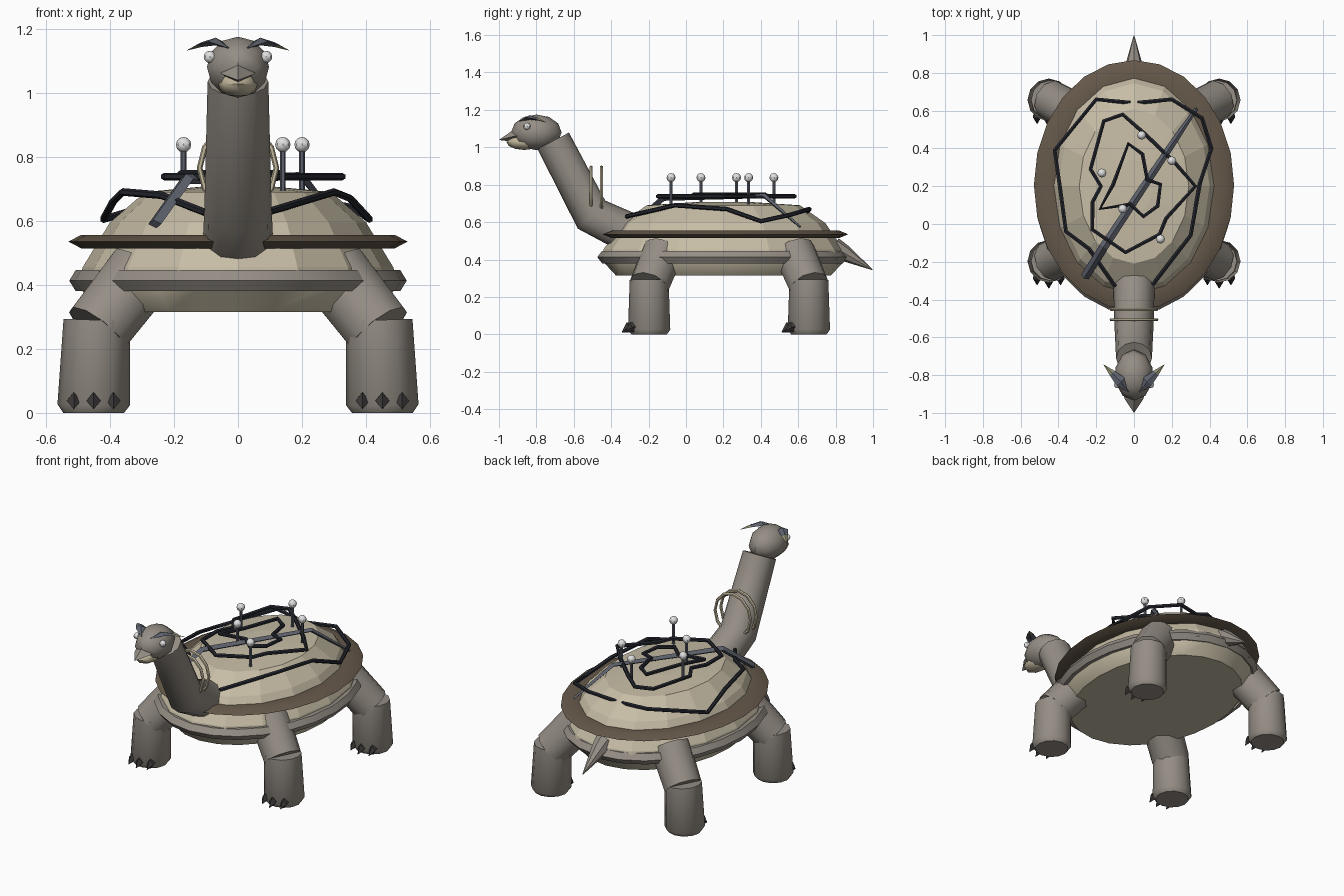
import bpy, bmesh, math
from mathutils import Vector, Matrix

if "Cube" in bpy.data.objects:
    bpy.data.objects.remove(bpy.data.objects["Cube"])


def material(name, rgb):
    m = bpy.data.materials.new(name)
    m.diffuse_color = (*rgb, 1)
    m.use_nodes = True
    m.node_tree.nodes["Principled BSDF"].inputs["Base Color"].default_value = m.diffuse_color
    return m


SKIN = material("grey skin", (0.30, 0.27, 0.235))
SHELL = material("cream shell", (0.57, 0.51, 0.38))
BROWN = material("brown rim", (0.13, 0.098, 0.068))
BLACK = material("black cord", (0.018, 0.02, 0.028))
STEEL = material("blue grey", (0.11, 0.12, 0.15))
WHITE = material("white", (0.75, 0.75, 0.75))
CLAW = material("dark claw", (0.045, 0.04, 0.04))
BONE = material("pale bone", (0.55, 0.48, 0.34))
OLIVE = material("olive tip", (0.27, 0.27, 0.17))


def finish(bm, name, mat, smooth=True):
    bmesh.ops.recalc_face_normals(bm, faces=bm.faces)
    me = bpy.data.meshes.new(name)
    bm.to_mesh(me)
    bm.free()
    me.materials.append(mat)
    if smooth:
        for p in me.polygons:
            p.use_smooth = True
        me.set_sharp_from_angle(angle=math.radians(42))
    ob = bpy.data.objects.new(name, me)
    bpy.context.collection.objects.link(ob)
    return ob


def skin_rings(bm, rings, closed=False):
    """Bridge rings of points with quads and cap the open ends."""
    vs = [[bm.verts.new(p) for p in r] for r in rings]
    n = len(vs[0])
    for k in range(len(vs) if closed else len(vs) - 1):
        a, b = vs[k], vs[(k + 1) % len(vs)]
        for i in range(n):
            bm.faces.new((a[i], a[(i + 1) % n], b[(i + 1) % n], b[i]))
    if not closed:
        bm.faces.new(vs[0])
        bm.faces.new(vs[-1])


def tube(name, path, radii, mat, sides=6, ref=(0, 0, 1), closed=False, flat=1, smooth=True):
    """Sweep a polygon along a path; flat squashes it along ref."""
    path = [Vector(p) for p in path]
    n = len(path)
    if not isinstance(radii, (list, tuple)):
        radii = [radii] * n
    rings = []
    for k, p in enumerate(path):
        a = path[k - 1] if closed or k else p
        b = path[(k + 1) % n] if closed or k < n - 1 else p
        t = ((b - p).normalized() + (p - a).normalized()).normalized()
        u = Vector(ref)
        u = (u - t * u.dot(t)).normalized()
        v = t.cross(u)
        rings.append([p + radii[k] * (u * flat * math.cos(w) + v * math.sin(w))
                      for w in (2 * math.pi * i / sides for i in range(sides))])
    bm = bmesh.new()
    skin_rings(bm, rings, closed)
    return finish(bm, name, mat, smooth)


def ball(name, c, r, mat, seg=8, rings=6, smooth=True):
    bm = bmesh.new()
    bmesh.ops.create_uvsphere(bm, u_segments=seg, v_segments=rings, radius=1,
                              matrix=Matrix.Translation(c) @ Matrix.Diagonal((*r, 1)))
    return finish(bm, name, mat, smooth)


def torus(name, c, R, r, scale, seg, sides, mat, upright=False):
    rot = Matrix.Rotation(math.pi / 2, 4, 'X') if upright else Matrix()
    M = Matrix.Translation(c) @ Matrix.Diagonal((*scale, 1)) @ rot
    rings = []
    for i in range(seg):
        a = 2 * math.pi * i / seg
        rings.append([M @ Vector(((R + r * math.cos(b)) * math.cos(a),
                                  (R + r * math.cos(b)) * math.sin(a), r * math.sin(b)))
                      for b in (2 * math.pi * j / sides for j in range(sides))])
    bm = bmesh.new()
    skin_rings(bm, rings, True)
    return finish(bm, name, mat)


def dome(name, profile, seg, mat, smooth):
    """Stack of ellipses (rx, ry, z) around the shell centre."""
    bm = bmesh.new()
    skin_rings(bm, [[(rx * math.cos(2 * math.pi * i / seg), 0.2 + ry * math.sin(2 * math.pi * i / seg), z)
                     for i in range(seg)] for rx, ry, z in profile])
    return finish(bm, name, mat, smooth)


# shell, belly and the two rims
dome("shell", [(0.50, 0.655, 0.40), (0.485, 0.64, 0.455), (0.40, 0.545, 0.595),
               (0.29, 0.41, 0.69), (0.10, 0.14, 0.708)], 16, SHELL, False)
dome("belly", [(0.43, 0.575, 0.315), (0.49, 0.64, 0.385), (0.49, 0.64, 0.42)], 24, SHELL, True)
torus("upper_rim", (0, 0.205, 0.535), 0.45, 0.08, (1, 1.25, 0.3), 24, 6, BROWN)
torus("lower_rim", (0, 0.195, 0.413), 0.487, 0.04, (1, 1.27, 0.95), 24, 6, SKIN)

# neck, head and beak
tube("neck", [(0, -0.28, 0.53), (0, -0.505, 0.64), (0, -0.71, 1.035)],
     [0.11, 0.105, 0.095], SKIN, 12, (1, 0, 0))
ball("head", (0, -0.80, 1.08), (0.102, 0.135, 0.095), SKIN, 10, 6)
tube("upper_beak", [(0, -0.86, 1.07), (0, -0.925, 1.058), (0, -0.998, 1.04)],
     [0.065, 0.05, 0.002], SKIN, 4, flat=0.6, smooth=False)
ball("lower_jaw", (0, -0.865, 1.028), (0.062, 0.095, 0.042), BONE, 8, 6)

# loops hung round the neck
for i, y in enumerate((-0.452, -0.507)):
    torus(f"neck_loop_{i + 1}", (0, y, 0.765), 0.12, 0.009, (1, 1, 1.07), 12, 6, BONE, True)

# eyes and brow horns
for s, side in ((-1, "left"), (1, "right")):
    ball(f"eye_{side}", (s * 0.088, -0.85, 1.112), (0.019,) * 3, WHITE)
    tube(f"brow_{side}", [(s * 0.03, -0.89, 1.14), (s * 0.07, -0.835, 1.16), (s * 0.115, -0.79, 1.15)],
         [0.004, 0.03, 0.018], STEEL, 4, flat=0.4, smooth=False)
    tube(f"brow_tip_{side}", [(s * 0.115, -0.79, 1.15), (s * 0.16, -0.745, 1.132)],
         [0.018, 0.001], OLIVE, 4, flat=0.4, smooth=False)

# tail
tube("tail", [(0, 0.79, 0.465), (0, 0.845, 0.435), (0, 0.998, 0.345)], [0.055, 0.045, 0.002], SKIN, 8, (1, 0, 0))

# legs with three claws each
for s, side in ((-1, "left"), (1, "right")):
    for end, y, hip in (("front", -0.197, -0.125), ("back", 0.657, 0.58)):
        tube(f"{end}_{side}_thigh", [(s * 0.30, hip, 0.44), (s * 0.44, y, 0.26)],
             [0.113, 0.108], SKIN, 10, (0, 1, 0))
        tube(f"{end}_{side}_foot", [(s * 0.441, y, 0.29), (s * 0.451, y, 0.025), (s * 0.451, y, 0.0)],
             [0.104, 0.113, 0.095], SKIN, 12, (0, 1, 0))
        for k in (-1, 0, 1):
            x, f = s * 0.451 + k * 0.062, y - 0.10 + 0.018 * abs(k)
            tube(f"{end}_{side}_claw_{k + 2}", [(x, f + 0.02, 0.042), (x, f - 0.01, 0.038), (x, f - 0.045, 0.012)],
                 [0.018, 0.022, 0.001], CLAW, 4, flat=1.3, smooth=False)

# cords lying on the shell
outer = [(-.10, -.33, .625), (-.24, -.13, .68), (-.36, -.04, .69), (-.34, .10, .69), (-.42, .39, .605),
         (-.20, .66, .67), (0, .64, .65), (.20, .66, .67), (.36, .56, .64), (.41, .40, .605),
         (.26, .17, .71), (.30, -.06, .69), (.10, -.32, .63)]
outer[3] = (-.39, .18, .66)
outer[10] = (.35, .22, .67)
middle = [(-.16, .545), (-.06, .58), (.06, .475), (.22, .32), (.325, .20), (.17, .03), (.135, -.055),
          (-.045, -.15), (-.22, -.03), (-.22, .115), (-.175, .20), (-.23, .29)]
inner = [(-.03, .425), (.045, .37), (.07, .235), (.14, .21), (.125, .095), (.05, .04), (-.02, .105),
         (-.18, .08), (-.11, .21)]
tube("outer_cord", outer, 0.012, BLACK)
tube("middle_cord", [(x, y, 0.738) for x, y in middle], 0.012, BLACK, closed=True)
tube("inner_cord", [(x, y, 0.746) for x, y in inner], 0.012, BLACK, closed=True)

# strap across the shell
tube("strap", [(-.26, -.28, .59), (-.16, -.12, .73), (.20, .42, .74), (.33, .61, .575)],
     [0.024, 0.024, 0.018, 0.009], STEEL, 4, flat=0.7, smooth=False)

# round-headed pins
for i, (x, y) in enumerate([(.04, .47), (.20, .335), (-.17, .27), (-.06, .08), (.14, -.08)]):
    tube(f"pin_stem_{i + 1}", [(x, y, 0.67), (x, y, 0.83)], 0.009, STEEL, 6, (1, 0, 0))
    ball(f"pin_head_{i + 1}", (x, y, 0.838), (0.024,) * 3, WHITE)
